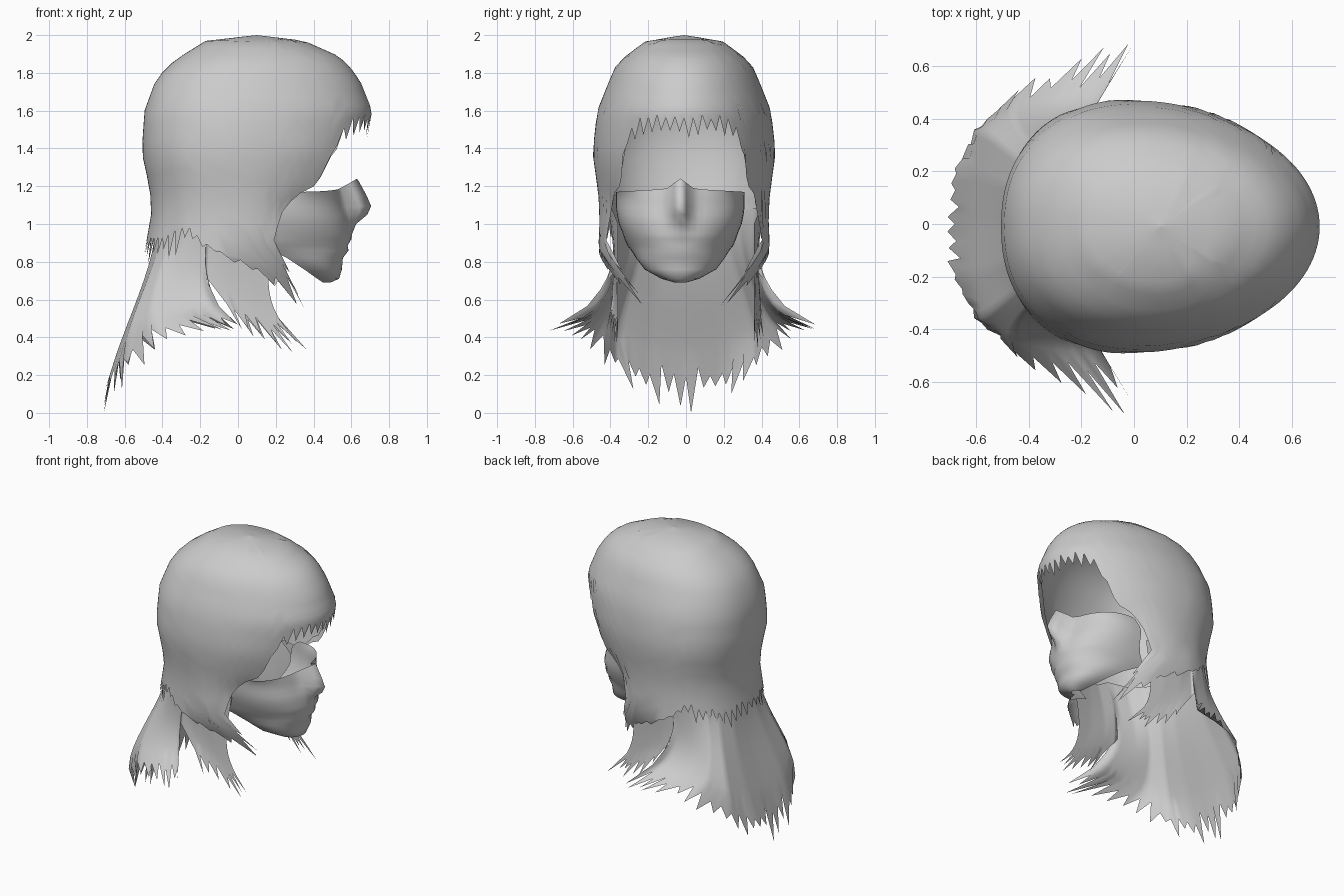
import bpy, math, random

random.seed(4)
gray = bpy.data.materials.new("soft gray")
gray.diffuse_color = (0.6, 0.6, 0.6, 1)


def lerp_table(table, t):
    """Piecewise linear lookup: rows are (key, values...), keys ascending."""
    if t <= table[0][0]:
        return table[0][1:]
    for a, b in zip(table, table[1:]):
        if t <= b[0]:
            f = (t - a[0]) / (b[0] - a[0])
            return tuple(p + (q - p) * f for p, q in zip(a[1:], b[1:]))
    return table[-1][1:]


def sheet(name, columns, closed=False):
    """Smooth surface from columns of points, each running top to bottom."""
    n, rows = len(columns), len(columns[0])
    verts = [p for col in columns for p in col]
    faces = []
    for i in range(n if closed else n - 1):
        j = (i + 1) % n
        for r in range(rows - 1):
            faces.append((i * rows + r, i * rows + r + 1,
                          j * rows + r + 1, j * rows + r))
    mesh = bpy.data.meshes.new(name)
    mesh.from_pydata(verts, [], faces)
    mesh.materials.append(gray)
    mesh.shade_smooth()
    obj = bpy.data.objects.new(name, mesh)
    bpy.context.collection.objects.link(obj)
    return obj


# ---- Hair cap: rings of (z, front x, back x, half width, centre x)
RINGS = [(0.55, 0.43, -0.53, 0.31, 0), (0.70, 0.45, -0.52, 0.38, 0),
         (0.85, 0.46, -0.495, 0.455, 0), (1.08, 0.47, -0.455, 0.445, 0),
         (1.20, 0.60, -0.47, 0.46, 0),
         (1.38, 0.67, -0.51, 0.485, 0), (1.6, 0.71, -0.495, 0.46, 0),
         (1.75, 0.65, -0.44, 0.40, 0.02), (1.83, 0.595, -0.38, 0.365, 0.03),
         (1.89, 0.53, -0.30, 0.31, 0.05), (1.97, 0.35, -0.17, 0.20, 0.08),
         (2.0, 0.10, 0.10, 0.0, 0.10)]
# lower edge by angle from the front: (degrees, height, tooth length)
EDGE = [(0, 1.56, 0.09), (30, 1.56, 0.09), (38, 1.50, 0.08), (42, 1.36, 0.05),
        (47, 1.21, 0.0), (55, 1.16, 0.0), (61, 1.05, 0.0), (66, 0.92, 0.0),
        (70, 0.80, 0.10), (75, 0.72, 0.12), (84, 0.70, 0.10), (92, 0.78, 0.04),
        (105, 0.87, 0.02), (120, 0.98, 0.04), (130, 0.96, 0.12),
        (150, 0.92, 0.10), (180, 0.92, 0.09)]


def cap_point(deg, z):
    xf, xb, w, cx = lerp_table(RINGS, z)
    a = abs(deg)
    # side locks sweep forward under the jaw
    a -= 115 * max(0, 0.92 - z) * max(0, 1 - abs(a - 78) / 45)
    a = math.radians(a)
    c, s = math.cos(a), math.sin(a)
    if c >= 0:
        x = cx + (xf - cx) * c
    else:
        s = s ** 0.88
        x = cx - (cx - xb) * abs(c) ** 0.88
    return (x, math.copysign(w * s, deg) - 0.01, z)


columns, under = [], []
COUNT, ROWS = 120, 18
for i in range(COUNT):
    deg = -180 + 360 * i / COUNT
    edge, tooth = lerp_table(EDGE, abs(deg))
    if i % 2:
        tip = edge - tooth * random.uniform(0.6, 1.35)
    else:
        tip = edge + tooth * random.uniform(-0.1, 0.2)
    col = []
    for r in range(ROWS - 1):
        s = (r / (ROWS - 2)) ** 1.7
        col.append(cap_point(deg, 2 - (2 - edge - 0.25 * tooth) * s))
    # tooth row stays strictly below the last full row
    col.append(cap_point(deg, min(tip, col[-1][2] - 0.005)))
    columns.append(col)
    # thin lining just inside the cap, stopping above the teeth
    low = max(edge + 0.06, 1.10)
    lining = []
    for r in range(12):
        x, y, z = cap_point(deg, 2 - (2 - low) * (r / 11) ** 1.7)
        lining.append((x * 0.965, y * 0.965, z - 0.02))
    under.append(lining)
sheet("hair_cap", columns, closed=True)
sheet("hair_lining", under, closed=True)

# ---- Nape hair: guide strands of four points, from the front lock to the back
GUIDES = [
    ((.20, .36, 1.0), (.17, .36, .82), (.17, .36, .62), (.28, .36, .42)),
    ((.05, .40, 1.1), (.04, .38, .88), (.08, .37, .65), (.19, .37, .42)),
    ((-.04, .41, 1.1), (-.07, .39, .92), (-.07, .38, .72), (.0, .40, .50)),
    ((-.12, .41, 1.15), (-.15, .39, 1.02), (-.17, .38, .89), (-.185, .385, .74)),
    ((-.16, .40, 1.15), (-.20, .38, .88), (-.18, .41, .65), (-.06, .59, .48)),
    ((-.25, .38, 1.15), (-.30, .35, .86), (-.32, .40, .62), (-.22, .57, .47)),
    ((-.34, .31, 1.15), (-.38, .30, .88), (-.45, .38, .62), (-.45, .50, .42)),
    ((-.40, .22, 1.15), (-.43, .24, .85), (-.54, .33, .55), (-.61, .355, .27)),
    ((-.43, .11, 1.15), (-.46, .13, .83), (-.57, .18, .51), (-.685, .19, .18)),
    ((-.44, .0, 1.15), (-.46, .0, .83), (-.57, .0, .50), (-.695, .0, .15))]
SUB = 6
last = len(GUIDES) - 1
full = [[(x, -y, z) for x, y, z in g] for g in GUIDES] + [list(g) for g in GUIDES[-2::-1]]
columns = []
for i in range((len(full) - 1) * SUB + 1):
    k = min(i // SUB, len(full) - 2)
    f = i / SUB - k
    ctrl = [[p + (q - p) * f for p, q in zip(a, b)]
            for a, b in zip(full[k], full[k + 1])]
    # odd strands run long, even strands stop short
    side = abs(k + f - last)
    reach = random.uniform(1.03, 1.17) if i % 2 else random.uniform(0.91, 0.98)
    if 5.2 < side < 6.8:
        reach = 1.0
    col = []
    for r in range(13):
        t = 3 * (0.94 * r / 12 if r < 12 else reach)
        w = (-(t - 1) * (t - 2) * (t - 3) / 6, t * (t - 2) * (t - 3) / 2,
             -t * (t - 1) * (t - 3) / 2, t * (t - 1) * (t - 2) / 6)
        x, y, z = (sum(wi * p[ax] for wi, p in zip(w, ctrl)) for ax in range(3))
        col.append((max(x, -0.71), y, max(z, 0)))
    columns.append(col)
sheet("nape_hair", columns)

# ---- Face: rows of (z, front x, side x, half width, nose depth)
FACE = [(0.69, 0.49, 0.45, 0.03, 0.0), (0.71, 0.535, 0.42, 0.10, 0.0),
        (0.76, 0.55, 0.35, 0.19, 0.0), (0.82, 0.555, 0.26, 0.235, 0.0),
        (0.86, 0.585, 0.18, 0.26, 0.0), (0.885, 0.58, 0.14, 0.28, 0.0),
        (0.92, 0.60, 0.16, 0.295, 0.0), (0.95, 0.595, 0.18, 0.305, 0.01),
        (1.00, 0.595, 0.20, 0.325, 0.03), (1.05, 0.58, 0.20, 0.335, 0.105),
        (1.09, 0.565, 0.20, 0.34, 0.14), (1.13, 0.555, 0.21, 0.34, 0.125),
        (1.18, 0.545, 0.25, 0.34, 0.095), (1.19, 0.54, 0.27, 0.34, 0.09)]
columns = []
for i in range(33):
    phi = math.radians(-90 + 180 * i / 32)
    col = []
    for z, front, side, width, nose in reversed(FACE):
        y = width * math.sin(phi)
        ridge = math.exp(-(y / 0.045) ** 2)
        x = side + (front - side) * max(0, math.cos(phi)) ** 0.85 + nose * ridge
        # brow edge rises over the nose bridge
        lift = max(0, (z - 1.08) / 0.11)
        z += lift * (0.05 * ridge - 0.02 * abs(math.sin(phi)))
        col.append((x, y - 0.03, z))
    columns.append(col)
sheet("face", columns)
